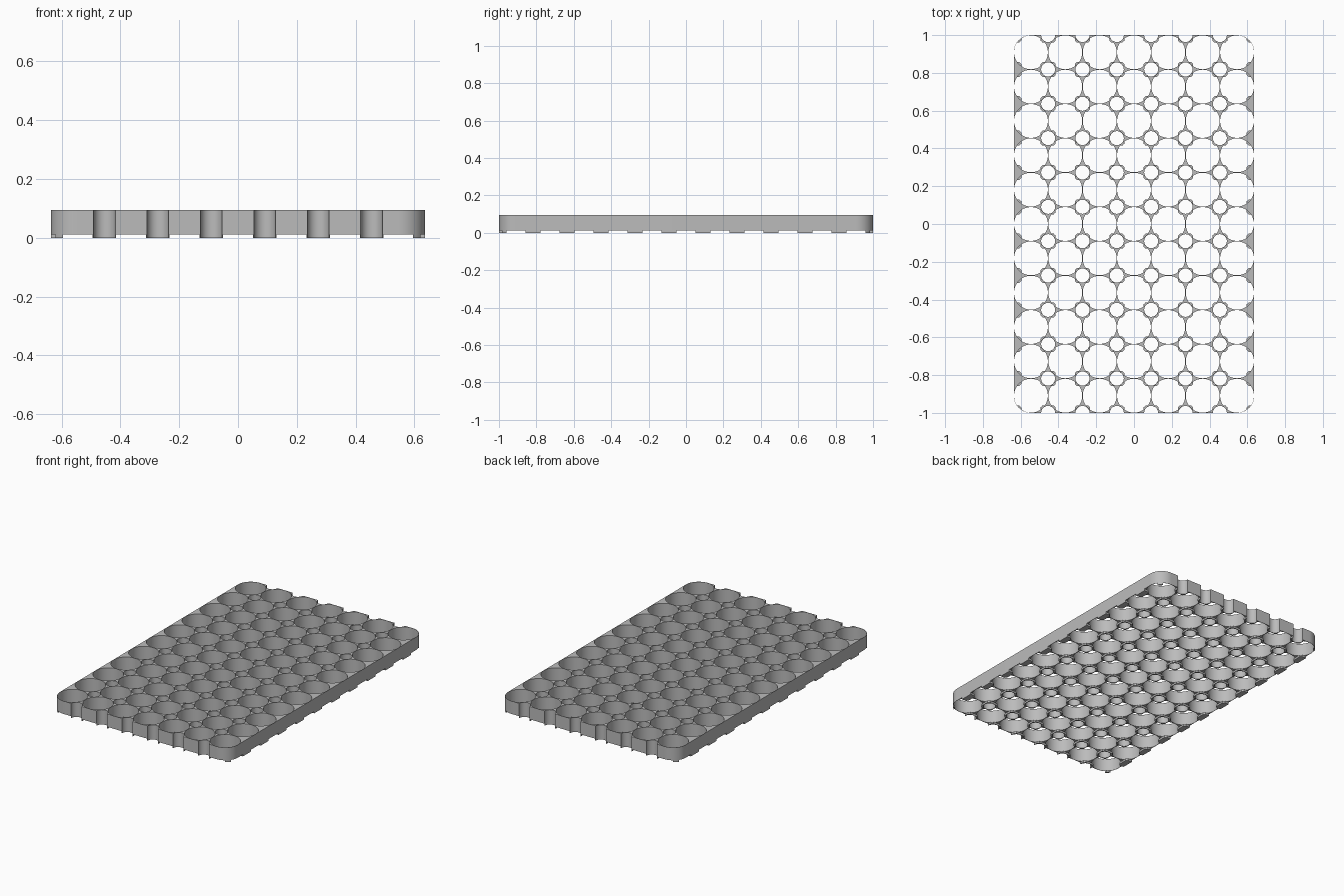
import bpy, bmesh, math
from mathutils import Matrix, Vector

if "Cube" in bpy.data.objects:
    bpy.data.objects.remove(bpy.data.objects["Cube"], do_unlink=True)

COLS, ROWS = 7, 11
PITCH = 2 / ROWS
HALF_X, HALF_Y = COLS * PITCH / 2, 1.0
TOP, FOOT = 0.095, 0.012
CELL_R, LIP_R, VENT_R = 0.0895, 0.08, 0.037
PAD = 0.08

grey = bpy.data.materials.new("plain grey")
grey.use_nodes = True
grey.diffuse_color = (0.5, 0.5, 0.5, 1)
grey.node_tree.nodes["Principled BSDF"].inputs["Base Color"].default_value = (0.5, 0.5, 0.5, 1)


def make_object(name, bm):
    bmesh.ops.recalc_face_normals(bm, faces=bm.faces)
    mesh = bpy.data.meshes.new(name)
    bm.to_mesh(mesh)
    bm.free()
    obj = bpy.data.objects.new(name, mesh)
    bpy.context.collection.objects.link(obj)
    mesh.materials.append(grey)
    return obj


def rounded_slab(name, z0, z1):
    """Rectangle with rounded corners that follow the corner cells."""
    bm = bmesh.new()
    r = PITCH / 2
    verts = []
    for i, (sx, sy) in enumerate([(1, 1), (-1, 1), (-1, -1), (1, -1)]):
        for k in range(17):
            a = (i + k / 16) * math.pi / 2
            verts.append(bm.verts.new((sx * (HALF_X - r) + r * math.cos(a),
                                       sy * (HALF_Y - r) + r * math.sin(a), z0)))
    face = bm.faces.new(verts)
    out = bmesh.ops.extrude_face_region(bm, geom=[face])
    top = [v for v in out["geom"] if isinstance(v, bmesh.types.BMVert)]
    bmesh.ops.translate(bm, verts=top, vec=(0, 0, z1 - z0))
    return make_object(name, bm)


def cylinders(name, points, radius, segments):
    bm = bmesh.new()
    for x, y in points:
        bmesh.ops.create_cone(bm, cap_ends=True, segments=segments, radius1=radius,
                              radius2=radius, depth=0.4, matrix=Matrix.Translation((x, y, 0)))
    obj = make_object(name, bm)
    obj.hide_render = True
    return obj


def pads(name, points):
    bm = bmesh.new()
    for x, y in points:
        bmesh.ops.create_cube(bm, size=1, matrix=Matrix.Translation((x, y, FOOT / 2))
                              @ Matrix.Diagonal(Vector((PAD, PAD, FOOT, 1))))
    return make_object(name, bm)


def carve(obj, steps):
    for operation, other in steps:
        mod = obj.modifiers.new("carve", 'BOOLEAN')
        mod.operation = operation
        mod.solver = 'EXACT'
        mod.object = other
    bpy.context.view_layer.update()
    graph = bpy.context.evaluated_depsgraph_get()
    mesh = bpy.data.meshes.new_from_object(obj.evaluated_get(graph))
    obj.modifiers.clear()
    obj.data = mesh
    mesh.materials.clear()
    mesh.materials.append(grey)
    bpy.ops.object.select_all(action='DESELECT')
    obj.select_set(True)
    bpy.context.view_layer.objects.active = obj
    bpy.ops.object.shade_smooth_by_angle(angle=math.radians(30))


# Cell centres, lattice nodes between them, and the nodes that get a vent
cells = [((c + 0.5) * PITCH - HALF_X, (r + 0.5) * PITCH - HALF_Y)
         for c in range(COLS) for r in range(ROWS)]
nodes = [(c * PITCH - HALF_X, r * PITCH - HALF_Y)
         for c in range(COLS + 1) for r in range(ROWS + 1)]
vents = [(x, y) for x, y in nodes if abs(x) < HALF_X - 0.01]

cell_cutter = cylinders("cell_cutter", cells, CELL_R, 64)
lip_cutter = cylinders("lip_cutter", cells, LIP_R, 64)
vent_cutter = cylinders("vent_cutter", vents, VENT_R, 32)
outline = rounded_slab("outline_cutter", -0.1, 0.2)

# Main tray with round cells, vents and end notches
tray = rounded_slab("tray_body", FOOT, TOP)
carve(tray, [('DIFFERENCE', cell_cutter), ('DIFFERENCE', vent_cutter)])

# Small feet under the lattice, which also form the lips below each cell
feet = pads("retaining_feet", nodes)
carve(feet, [('INTERSECT', outline), ('DIFFERENCE', lip_cutter), ('DIFFERENCE', vent_cutter)])

for cutter in (cell_cutter, lip_cutter, vent_cutter, outline):
    bpy.data.objects.remove(cutter, do_unlink=True)
